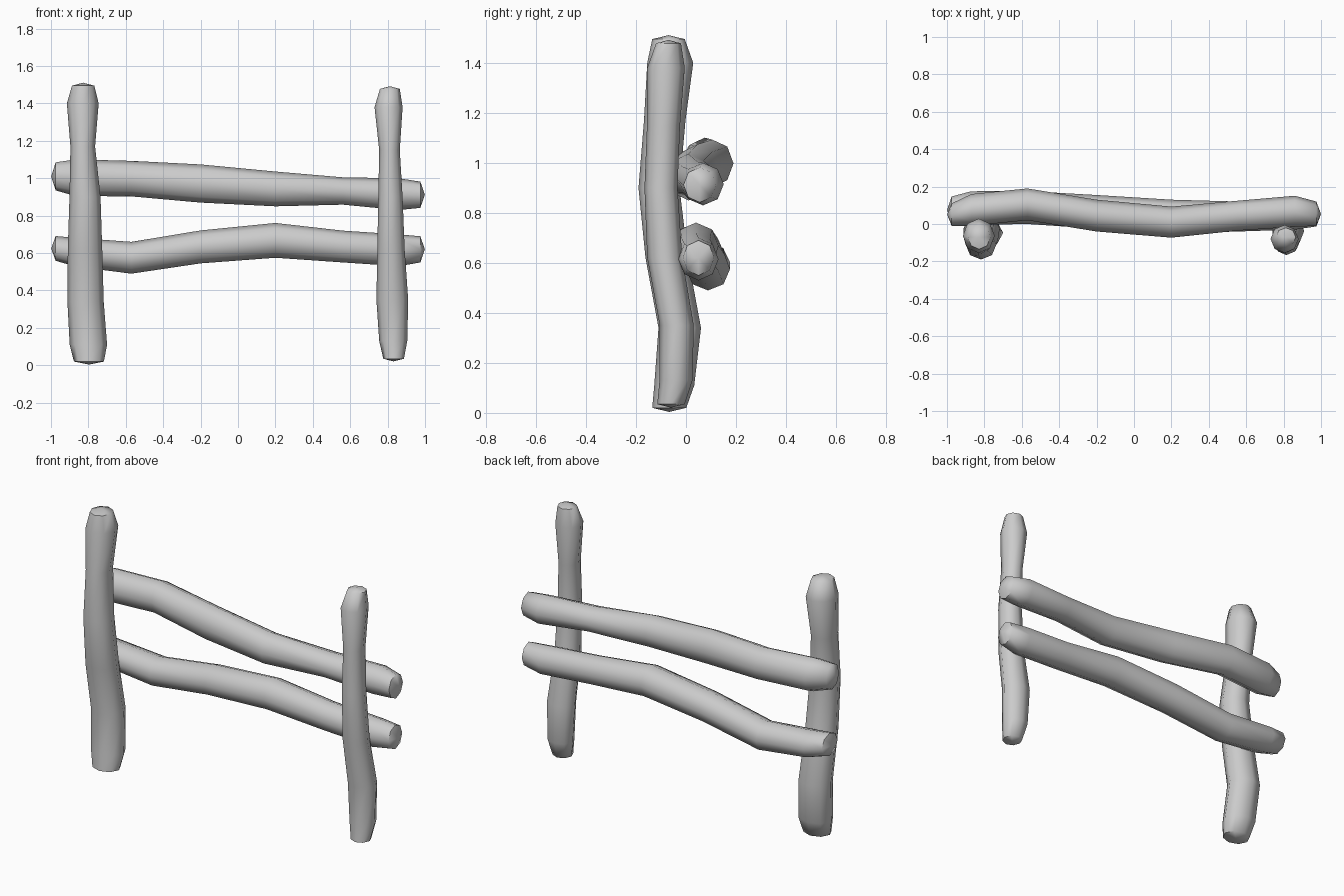
import bpy, bmesh
from math import sin, cos, pi

SIDES = 8


def log(name, rings, vertical, bulge):
    """Loft an eight-sided log. Ring: (along, a, b, radius_a, radius_b).
    Vertical: along=z, a=x, b=y.  Horizontal: along=x, a=y, b=z."""
    def place(t, a, b):
        return (a, b, t) if vertical else (t, a, b)
    bm = bmesh.new()
    loops = []
    for t, a, b, ra, rb in rings:
        loops.append([bm.verts.new(place(t, a + ra * cos(2 * pi * i / SIDES),
                                         b + rb * sin(2 * pi * i / SIDES)))
                      for i in range(SIDES)])
    for lo, hi in zip(loops, loops[1:]):
        for i in range(SIDES):
            j = (i + 1) % SIDES
            bm.faces.new((lo[i], lo[j], hi[j], hi[i]))
    # slightly domed ends
    for loop, ring, d in ((loops[0], rings[0], -bulge), (loops[-1], rings[-1], bulge)):
        tip = bm.verts.new(place(ring[0] + d, ring[1], ring[2]))
        for i in range(SIDES):
            bm.faces.new((loop[i], loop[(i + 1) % SIDES], tip))
    bmesh.ops.recalc_face_normals(bm, faces=bm.faces[:])
    mesh = bpy.data.meshes.new(name)
    bm.to_mesh(mesh)
    bm.free()
    ob = bpy.data.objects.new(name, mesh)
    bpy.context.collection.objects.link(ob)
    bpy.ops.object.select_all(action='DESELECT')
    ob.select_set(True)
    bpy.context.view_layer.objects.active = ob
    bpy.ops.object.shade_smooth_by_angle(angle=pi / 3)
    return ob


# upright posts
log("left_post", [
    (0.02, -.797, -.067, .08, .068),
    (0.11, -.80, -.047, .10, .08),
    (0.34, -.815, -.025, .097, .085),
    (0.62, -.818, -.077, .092, .085),
    (0.90, -.818, -.108, .083, .082),
    (1.17, -.83, -.085, .066, .083),
    (1.40, -.83, -.063, .085, .092),
    (1.495, -.828, -.07, .06, .065)], True, .016)
log("right_post", [
    (0.035, .832, -.06, .055, .055),
    (0.13, .83, -.04, .075, .066),
    (0.35, .825, -.037, .085, .068),
    (0.62, .818, -.085, .073, .07),
    (0.90, .815, -.10, .065, .066),
    (1.15, .81, -.09, .055, .066),
    (1.38, .805, -.08, .075, .075),
    (1.478, .812, -.07, .053, .05)], True, .014)

# cross rails behind the posts
log("upper_rail", [
    (-.975, .05, 1.01, .06, .075),
    (-.87, .075, 1.003, .085, .098),
    (-.57, .105, .998, .085, .095),
    (-.20, .045, .972, .085, .102),
    (.20, .01, .943, .083, .093),
    (.56, .045, .932, .08, .073),
    (.86, .068, .915, .083, .085),
    (.975, .055, .912, .065, .07)], False, .024)
log("lower_rail", [
    (-.975, .075, .625, .072, .066),
    (-.87, .085, .605, .09, .077),
    (-.57, .088, .575, .088, .085),
    (-.20, .065, .633, .09, .088),
    (.20, .04, .668, .09, .093),
    (.56, .04, .635, .08, .085),
    (.86, .05, .615, .08, .085),
    (.975, .05, .62, .063, .07)], False, .024)
